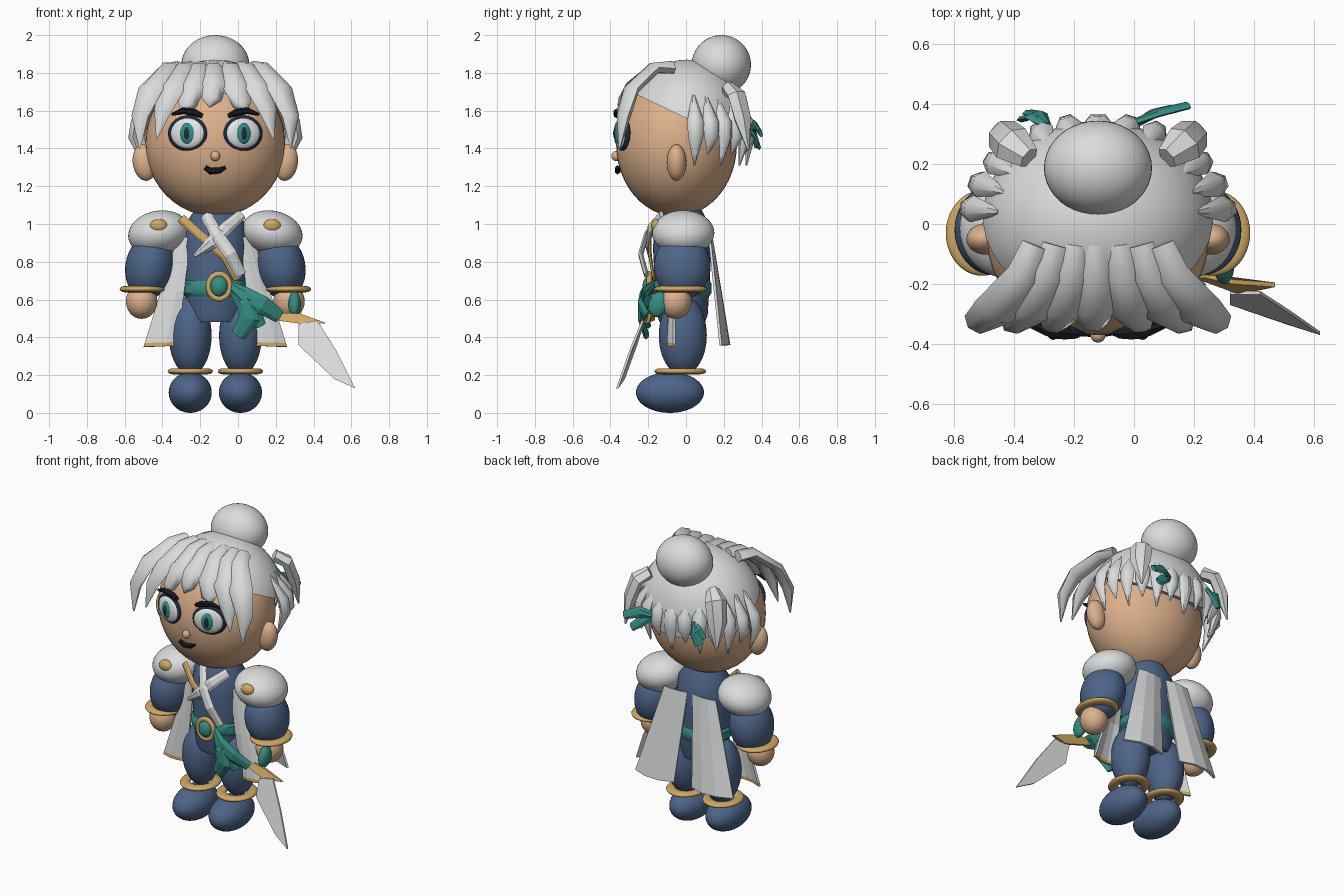
import bpy, bmesh, math
from mathutils import Vector, Matrix

if "Cube" in bpy.data.objects:
    bpy.data.objects.remove(bpy.data.objects["Cube"])

CX = -0.12  # body centre line


def material(name, rgb):
    m = bpy.data.materials.new(name)
    m.use_nodes = True
    m.diffuse_color = (*rgb, 1)
    m.node_tree.nodes["Principled BSDF"].inputs["Base Color"].default_value = (*rgb, 1)
    return m


WHITE = material("silver white", (0.7, 0.72, 0.71))
SKIN = material("warm skin", (0.72, 0.44, 0.26))
NAVY = material("navy cloth", (0.075, 0.13, 0.25))
GOLD = material("gold", (0.62, 0.39, 0.12))
TEAL = material("teal", (0.035, 0.27, 0.225))
BLACK = material("black", (0.008, 0.01, 0.015))
DARK = material("dark blue", (0.015, 0.025, 0.05))
EYE = material("eye white", (0.78, 0.8, 0.8))


def finish(name, bm, mats, angle=40):
    bmesh.ops.recalc_face_normals(bm, faces=bm.faces)
    mesh = bpy.data.meshes.new(name)
    bm.to_mesh(mesh)
    bm.free()
    ob = bpy.data.objects.new(name, mesh)
    bpy.context.collection.objects.link(ob)
    for m in mats:
        mesh.materials.append(m)
    bpy.ops.object.select_all(action="DESELECT")
    ob.select_set(True)
    bpy.context.view_layer.objects.active = ob
    if angle:
        bpy.ops.object.shade_smooth_by_angle(angle=math.radians(angle))
    return ob


def ball(name, loc, radii, mat, rot=(0, 0, 0), cut=None):
    bm = bmesh.new()
    bmesh.ops.create_uvsphere(bm, u_segments=40, v_segments=24, radius=1)
    bm.transform(Matrix.Diagonal((*radii, 1)))
    if cut:  # keep the part on the normal's side of a plane through the point
        bmesh.ops.bisect_plane(bm, geom=bm.verts[:] + bm.edges[:] + bm.faces[:],
                               plane_co=Vector(cut[0]) - Vector(loc), plane_no=cut[1], clear_inner=True)
        bmesh.ops.holes_fill(bm, edges=[e for e in bm.edges if e.is_boundary])
    ob = finish(name, bm, [mat])
    ob.location = loc
    ob.rotation_euler = rot


def ring(name, loc, rx, ry, minor, height, mat, rot=(0, 0, 0)):
    bpy.ops.mesh.primitive_torus_add(location=loc, rotation=rot, major_radius=1, minor_radius=minor / rx,
                                     major_segments=40, minor_segments=12)
    ob = bpy.context.object
    ob.name = name
    ob.scale = (rx, ry, rx * height / minor)
    ob.data.materials.append(mat)
    bpy.ops.object.shade_smooth()


def skin_rings(name, rows, mat, angle=40):
    bm = bmesh.new()
    loops = [[bm.verts.new(p) for p in row] for row in rows]
    n = len(loops[0])
    for a, b in zip(loops, loops[1:]):
        for i in range(n):
            bm.faces.new((a[i], a[(i + 1) % n], b[(i + 1) % n], b[i]))
    bm.faces.new(loops[0])
    bm.faces.new(loops[-1])
    finish(name, bm, [mat], angle)


def lathe(name, profile, mat):
    turn = [math.tau * i / 36 for i in range(36)]
    skin_rings(name, [[(CX + rx * math.cos(a), -0.02 + ry * math.sin(a), z) for a in turn]
                      for z, rx, ry in profile], mat)


def strand(name, pts, widths, thick, out, mat, angle=30):
    """Six-sided strip along a path, its flat side facing out."""
    pts = [Vector(p) for p in pts]
    rows = []
    for i, p in enumerate(pts):
        t = (pts[min(i + 1, len(pts) - 1)] - pts[max(i - 1, 0)]).normalized()
        side = t.cross(Vector(out)).normalized()
        up = side.cross(t)
        w, h = widths[i], min(thick, widths[i])
        rows.append([p + side * w * a + up * h * b for a, b in
                     ((1, 0), (.45, 1), (-.45, 1), (-1, 0), (-.45, -1), (.45, -1))])
    skin_rings(name, rows, mat, angle)


def cloth(name, tl, tr, bl, br, fold, mats):
    """Pleated hanging panel; the last row takes the last material."""
    bm = bmesh.new()
    tl, tr, bl, br = map(Vector, (tl, tr, bl, br))
    rows = []
    for v in (0, 0.5, 0.965, 1):
        a, b = tl.lerp(bl, v), tr.lerp(br, v)
        rows.append([bm.verts.new(a.lerp(b, u / 3) + Vector((0, fold * (u in (1, 2)) * (0.4 + v), 0)))
                     for u in range(4)])
    for j in range(3):
        for i in range(3):
            f = bm.faces.new((rows[j][i], rows[j][i + 1], rows[j + 1][i + 1], rows[j + 1][i]))
            f.material_index = len(mats) - 1 if j == 2 else 0
    ob = finish(name, bm, mats, 0)
    ob.modifiers.new("thickness", "SOLIDIFY").thickness = 0.014


def plate(name, outline, depth, mat):
    bm = bmesh.new()
    face = bm.faces.new([bm.verts.new(p) for p in outline])
    ext = bmesh.ops.extrude_face_region(bm, geom=[face])
    bmesh.ops.translate(bm, vec=(0, depth, 0), verts=[v for v in ext["geom"] if isinstance(v, bmesh.types.BMVert)])
    finish(name, bm, [mat], 0)


# Head, hair cap and bun
ball("head", (CX, -0.05, 1.425), (0.37, 0.32, 0.385), SKIN)
ball("hair_cap", (CX, 0.005, 1.49), (0.39, 0.338, 0.38), WHITE, cut=((CX, -0.25, 1.68), (0, 0.43, 0.9)))
ball("hair_bun", (CX, 0.187, 1.843), (0.18, 0.157, 0.157), WHITE)
ball("nose", (CX, -0.37, 1.36), (0.025, 0.025, 0.027), SKIN)
strand("mouth", [(CX + x, -0.362, z) for x, z in ((-.055, 1.3), (-.025, 1.28), (.02, 1.283), (.055, 1.3))],
       (0.012, 0.018, 0.016, 0.008), 0.014, (0, -1, 0), BLACK)

# Fringe fan: spread, tip offset, tip height
for i, (f, tip_x, tip_z) in enumerate(((-1, -.4, 1.4), (-.67, -.31, 1.45), (-.35, -.18, 1.59), (-.04, -.03, 1.62),
                                       (.33, .17, 1.6), (.67, .31, 1.45), (1, .4, 1.4))):
    edge = abs(f)
    strand(f"fringe_{i}", [(CX + .21 * f, -.07, 1.83), (CX + .25 * f, -.17, 1.825),
                           (CX + .345 * f, -.29, 1.71 + .02 * (1 - edge)),
                           (CX + .3 * f + .25 * tip_x, -.33, 1.57 + .09 * (1 - edge)), (CX + tip_x, -.352, tip_z)],
           (0.045, 0.055, 0.072, 0.05, 0.004), 0.03, (f * 0.5, -1, 0.5), WHITE, 65)

for s, side in ((-1, "right"), (1, "left")):
    def X(d):
        return CX + s * d

    # Face
    ball(side + "_ear", (X(0.375), -0.05, 1.325), (0.062, 0.052, 0.097), SKIN, (0, s * 0.15, 0))
    for part, y, w, h, mat in (("eye_rim", -.335, .108, .094, DARK), ("eye_white", -.346, .092, .08, EYE),
                               ("iris_rim", -.351, .054, .066, DARK), ("iris", -.3545, .048, .06, TEAL),
                               ("pupil", -.36, .022, .043, DARK)):
        ball(f"{side}_{part}", (X(0.147), y, 1.48), (w, 0.026, h), mat, (0, 0, s * 0.3))
    strand(side + "_eyebrow", [(X(.068), -.368, 1.572), (X(.11), -.365, 1.59), (X(.17), -.355, 1.6), (X(.23), -.335, 1.58)],
           (0.012, 0.02, 0.018, 0.008), 0.02, (0, -1, 0), BLACK)

    # Spiky locks round the side and back, flaring most at the sides
    for i in range(7):
        a = math.radians(8 + 13.5 * i)
        c, d = math.cos(a) * 0.385, math.sin(a) * 0.33
        flare = 1.0 + 0.1 * math.cos(a)
        low = 1.31 + 0.06 * (i % 2)
        strand(f"{side}_lock_{i}", [(X(c * .86), d * .86, 1.62 + .06 * math.cos(a)), (X(c * flare), d * flare, 1.54),
                                    (X(c * flare * 1.03), d * flare * 1.02, 1.46), (X(c), d * .97, low)],
               (0.01, 0.045, 0.04, 0.004), 0.028, (s * c, d, 0), WHITE, 50)
    strand(side + "_back_lock", [(X(.23), .22, 1.72), (X(.29), .27, 1.68), (X(.32), .3, 1.56), (X(.335), .33, 1.39)],
           (0.04, 0.068, 0.06, 0.005), 0.035, (s * 0.7, 0.7, 0.1), WHITE)

    # Arms
    ball(side + "_pauldron", (X(.3), -0.015, 0.953), (0.163, 0.165, 0.117), WHITE, (0, s * 0.2, 0))
    ball(side + "_stud", (X(.3), -0.155, 0.99), (0.047, 0.03, 0.036), GOLD)
    ball(side + "_arm", (X(.348), -0.02, 0.775), (0.128, 0.15, 0.175), NAVY, (0, -s * 0.18, 0))
    ring(side + "_cuff", (X(.385), -0.03, 0.655), 0.09, 0.105, 0.032, 0.017, GOLD)
    ball(side + "_hand", (X(.39), -0.055, 0.59), (0.083, 0.085, 0.092), SKIN)

    # Legs
    ball(side + "_leg", (X(.133), -0.017, 0.41), (0.113, 0.127, 0.21), NAVY)
    ring(side + "_anklet", (X(.133), -0.03, 0.22), 0.09, 0.103, 0.03, 0.016, GOLD)
    ball(side + "_foot", (X(.133), -0.085, 0.108), (0.114, 0.18, 0.108), NAVY)

    # Coat tails
    cloth(side + "_back_tail", (X(.02), .13, .94), (X(.19), .13, .94), (X(.065), .205, .36), (X(.36), .19, .36),
          0.025, [WHITE])
    cloth(side + "_front_tail", (X(.13), -.1, .93), (X(.2), -.06, .93), (X(.2), -.09, .355), (X(.38), -.07, .35),
          -0.012, [WHITE, GOLD])

# Torso, belt and buckle
lathe("torso", ((.48, .14, .12), (.52, .15, .135), (.68, .165, .145), (.88, .175, .155), (1.0, .16, .14), (1.1, .09, .09)), NAVY)
lathe("belt", ((.615, .16, .14), (.635, .178, .156), (.685, .178, .156), (.705, .16, .14)), TEAL)
ring("buckle_rim", (-0.1, -0.195, 0.67), 0.057, 0.065, 0.014, 0.014, GOLD, (math.pi / 2, 0, 0))
ball("buckle_gem", (-0.1, -0.195, 0.67), (0.046, 0.035, 0.055), TEAL)

# Chest straps
strand("gold_strap", [(-.3, -.13, 1.03), (-.2, -.19, .94), (-.07, -.19, .83), (0, -.17, .71)],
       (.024,) * 4, 0.008, (0, -1, 0), GOLD)
strand("chest_sash_a", [(.02, -.13, 1.05), (-.06, -.19, .98), (-.14, -.205, .9), (-.23, -.19, .83)],
       (.028, .035, .035, .01), 0.012, (0, -1, 0), WHITE, 0)
strand("chest_sash_b", [(-.17, -.13, 1.05), (-.11, -.21, .94), (-.04, -.24, .84), (.015, -.21, .73)],
       (.028, .035, .035, .03), 0.012, (0, -1, 0), WHITE, 0)

# Sash tails at the hip and hair ribbons
strand("sash_tail_a", [(-.05, -.18, .68), (.03, -.23, .62), (.13, -.24, .57), (.22, -.2, .51)],
       (.02, .05, .05, .035), 0.014, (0, -1, 0), TEAL, 0)
strand("sash_tail_b", [(-.04, -.18, .67), (.04, -.24, .58), (.06, -.24, .5), (0, -.21, .41)],
       (.02, .05, .055, .04), 0.014, (0, -1, 0), TEAL, 0)
strand("sash_tail_c", [(.02, -.2, .61), (.08, -.22, .54), (.12, -.2, .46)], (.02, .045, .03), 0.014, (0, -1, 0), TEAL, 0)
for name, pts in (("ribbon_a", ((-.02, .33, 1.5), (.08, .37, 1.52), (.18, .395, 1.48))),
                  ("ribbon_b", ((0, .33, 1.5), (.07, .37, 1.46), (.13, .385, 1.41))),
                  ("ribbon_c", ((-.29, .33, 1.54), (-.32, .365, 1.48), (-.35, .37, 1.41))),
                  ("ribbon_d", ((-.3, .33, 1.52), (-.34, .36, 1.5), (-.37, .35, 1.45)))):
    strand(name, pts, (.015, .034, .026), 0.01, (0, 1, 0.3), TEAL, 0)

# Sword
ball("sword_grip", (0.3, -0.145, 0.575), (0.033, 0.052, 0.07), TEAL, (-0.35, 0, 0))
plate("sword_guard", [(.2, -.18, .49), (.24, -.18, .53), (.33, -.2, .525), (.47, -.21, .475), (.35, -.235, .47)], 0.015, GOLD)
plate("sword_blade", [(.32, -.235, .47), (.42, -.235, .49), (.52, -.3, .33), (.62, -.37, .13), (.51, -.335, .18),
                      (.32, -.27, .36)], 0.012, WHITE)
